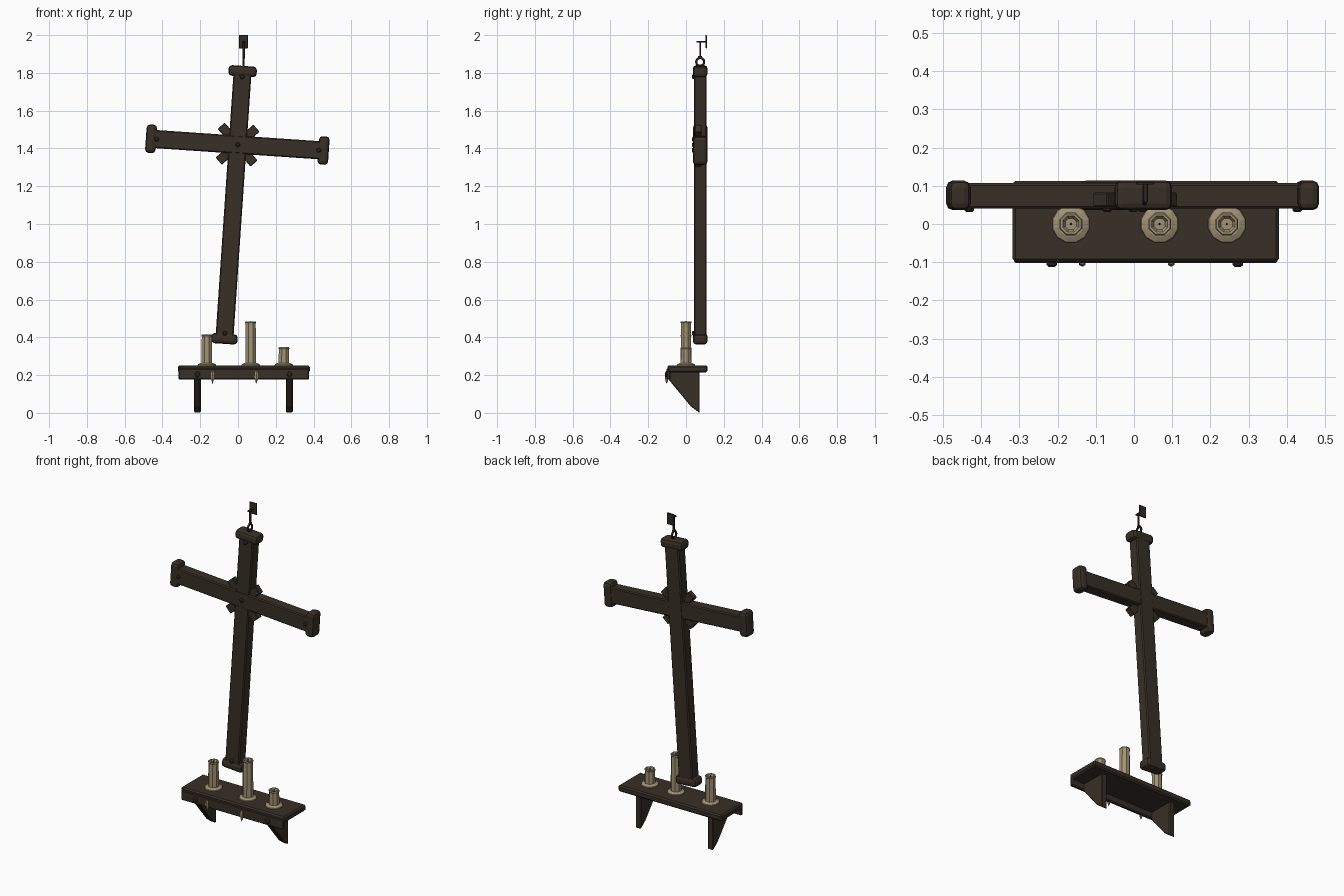
import bpy, bmesh, math
from mathutils import Matrix, Vector

if "Cube" in bpy.data.objects:
    bpy.data.objects.remove(bpy.data.objects["Cube"])


def material(name, rgb):
    m = bpy.data.materials.new(name)
    m.use_nodes = True
    m.diffuse_color = (*rgb, 1)
    m.node_tree.nodes["Principled BSDF"].inputs["Base Color"].default_value = (*rgb, 1)
    return m


WOOD = material("dark wood", (0.040, 0.029, 0.020))
IRON = material("dark iron", (0.032, 0.024, 0.017))
WAX = material("candle wax", (0.36, 0.29, 0.18))

# Leaning frame shared by every piece of the cross
LEAN = Matrix.Translation((-0.002, 0, 1.42)) @ Matrix.Rotation(math.radians(3.9), 4, "Y")
UPRIGHT = Matrix.Identity(4)


def finish(name, bm, mat, frame=UPRIGHT, bevel=0, segments=2, smooth=False):
    bmesh.ops.recalc_face_normals(bm, faces=bm.faces)
    mesh = bpy.data.meshes.new(name)
    bm.to_mesh(mesh)
    bm.free()
    mesh.materials.append(mat)
    ob = bpy.data.objects.new(name, mesh)
    bpy.context.collection.objects.link(ob)
    ob.matrix_world = frame
    if bevel:
        mod = ob.modifiers.new("Bevel", "BEVEL")
        mod.width, mod.segments = bevel, segments
    if smooth:
        bpy.ops.object.select_all(action="DESELECT")
        ob.select_set(True)
        bpy.context.view_layer.objects.active = ob
        bpy.ops.object.shade_smooth_by_angle(angle=math.radians(40))
    return ob


def box(name, centre, size, mat=WOOD, frame=UPRIGHT, bevel=0.006, segments=1, turn=0):
    bm = bmesh.new()
    bmesh.ops.create_cube(bm, size=1)
    bm.transform(Matrix.Translation(centre) @ Matrix.Rotation(math.radians(turn), 4, "Y")
                 @ Matrix.Diagonal((*size, 1)))
    return finish(name, bm, mat, frame, bevel, segments)


def lathe(name, profile, place, mat, sides=8, frame=UPRIGHT, smooth=False):
    """Spin (radius, height) points around the z axis."""
    bm = bmesh.new()
    rings = [[bm.verts.new((r * math.cos(a), r * math.sin(a), h))
              for a in (math.tau * (i + 0.5) / sides for i in range(sides))]
             for r, h in profile]
    for low, high in zip(rings, rings[1:]):
        for i in range(sides):
            j = (i + 1) % sides
            bm.faces.new((low[i], low[j], high[j], high[i]))
    bm.faces.new(rings[0])
    bm.faces.new(rings[-1])
    bm.transform(place)
    return finish(name, bm, mat, frame, smooth=smooth)


def nail(name, x, y, z, frame=UPRIGHT, radius=0.013):
    place = Matrix.Translation((x, y, z)) @ Matrix.Rotation(math.pi / 2, 4, "X")
    lathe(name, [(radius, -0.01), (radius, 0.004), (radius * 0.6, 0.009)],
          place, IRON, frame=frame)


# Cross beams
box("upright_beam", (0, 0.075, -0.325), (0.095, 0.067, 1.42), frame=LEAN)
box("cross_beam", (-0.002, 0.0735, 0), (0.92, 0.067, 0.096), frame=LEAN)

# Rounded end caps
for name, x, z, size in (("top_cap", 0, 0.39, (0.15, 0.078, 0.056)),
                         ("bottom_cap", 0, -1.03, (0.14, 0.078, 0.054)),
                         ("right_cap", -0.459, 0, (0.056, 0.078, 0.15)),
                         ("left_cap", 0.456, 0, (0.056, 0.078, 0.15))):
    box(name, (x, 0.075, z), size, frame=LEAN, bevel=0.018, segments=2)

# Diagonal braces behind the crossing
for name, turn in (("brace_rising", 45), ("brace_falling", -45)):
    box(name, (0, 0.064, 0), (0.05, 0.036, 0.265), frame=LEAN, bevel=0.003, turn=turn)

# Nails in the cross
for i, (x, z) in enumerate(((0, 0), (-0.43, 0), (0.43, 0), (0, 0.36), (0, -1.0))):
    nail(f"cross_nail_{i}", x, 0.04, z, LEAN)

# Hanging ring, hook stem and wall plate
bm = bmesh.new()
ring_steps, tube_steps = 14, 6
ring = []
for i in range(ring_steps):
    a = math.tau * i / ring_steps
    ring.append([])
    for j in range(tube_steps):
        b = math.tau * j / tube_steps
        r = 0.021 + 0.006 * math.cos(b)
        ring[-1].append(bm.verts.new((0.006 * math.sin(b), r * math.cos(a), r * math.sin(a))))
for i in range(ring_steps):
    for j in range(tube_steps):
        n, k = (i + 1) % ring_steps, (j + 1) % tube_steps
        bm.faces.new((ring[i][j], ring[n][j], ring[n][k], ring[i][k]))
finish("hanging_ring", bm, IRON, Matrix.Translation((0.028, 0.075, 1.858)), smooth=True)

box("hook_stem", (0.03, 0.075, 1.92), (0.012, 0.009, 0.09), IRON, bevel=0.002)
box("hook_foot", (0.03, 0.075, 1.884), (0.01, 0.022, 0.012), IRON, bevel=0.002)
box("hook_arm", (0.03, 0.08, 1.965), (0.012, 0.05, 0.009), IRON, bevel=0.002)
box("hook_plate", (0.029, 0.107, 1.965), (0.048, 0.008, 0.07), IRON, bevel=0.002)

# Shelf board with front rail
box("shelf_board", (0.031, 0.007, 0.233), (0.698, 0.212, 0.038), bevel=0.008)
box("shelf_rail", (0.031, -0.092, 0.206), (0.69, 0.02, 0.06), bevel=0.005)

# Brackets under the shelf
side = [(-0.095, 0.217), (-0.095, 0.18), (0.025, 0.035), (0.072, 0), (0.072, 0.217)]
for name, x in (("right_bracket", -0.215), ("left_bracket", 0.272)):
    bm = bmesh.new()
    face = bm.faces.new([bm.verts.new((x - 0.018, y, z)) for y, z in side])
    out = bmesh.ops.extrude_face_region(bm, geom=[face])["geom"]
    bmesh.ops.translate(bm, vec=(0.036, 0, 0),
                        verts=[v for v in out if isinstance(v, bmesh.types.BMVert)])
    finish(name, bm, WOOD, bevel=0.004, segments=1)
    nail(name + "_nail", x, -0.103, 0.204, radius=0.015)

# Candles with wax puddles, hollow tops and wicks
for name, x, top in (("tall_candle", 0.067, 0.485), ("middle_candle", -0.165, 0.415),
                     ("short_candle", 0.243, 0.348)):
    lathe(name, [(0.031, 0.24), (0.029, top - 0.012), (0.032, top - 0.006), (0.029, top),
                 (0.023, top - 0.001), (0.016, top - 0.014)],
          Matrix.Translation((x, 0, 0)), WAX)
    lathe(name + "_puddle", [(0.051, 0.25), (0.049, 0.257), (0.034, 0.264)],
          Matrix.Translation((x, 0, 0)), WAX, sides=12)
    lathe(name + "_wick", [(0.003, top - 0.016), (0.002, top + 0.002)],
          Matrix.Translation((x, 0, 0)), IRON, sides=5)

# Wax drips down the rail
for name, x in (("right_drip", -0.135), ("left_drip", 0.097)):
    lathe(name, [(0.004, 0.222), (0.009, 0.208), (0.010, 0.187), (0.007, 0.172), (0.001, 0.155)],
          Matrix.Translation((x, -0.102, 0)), WAX, sides=6)
